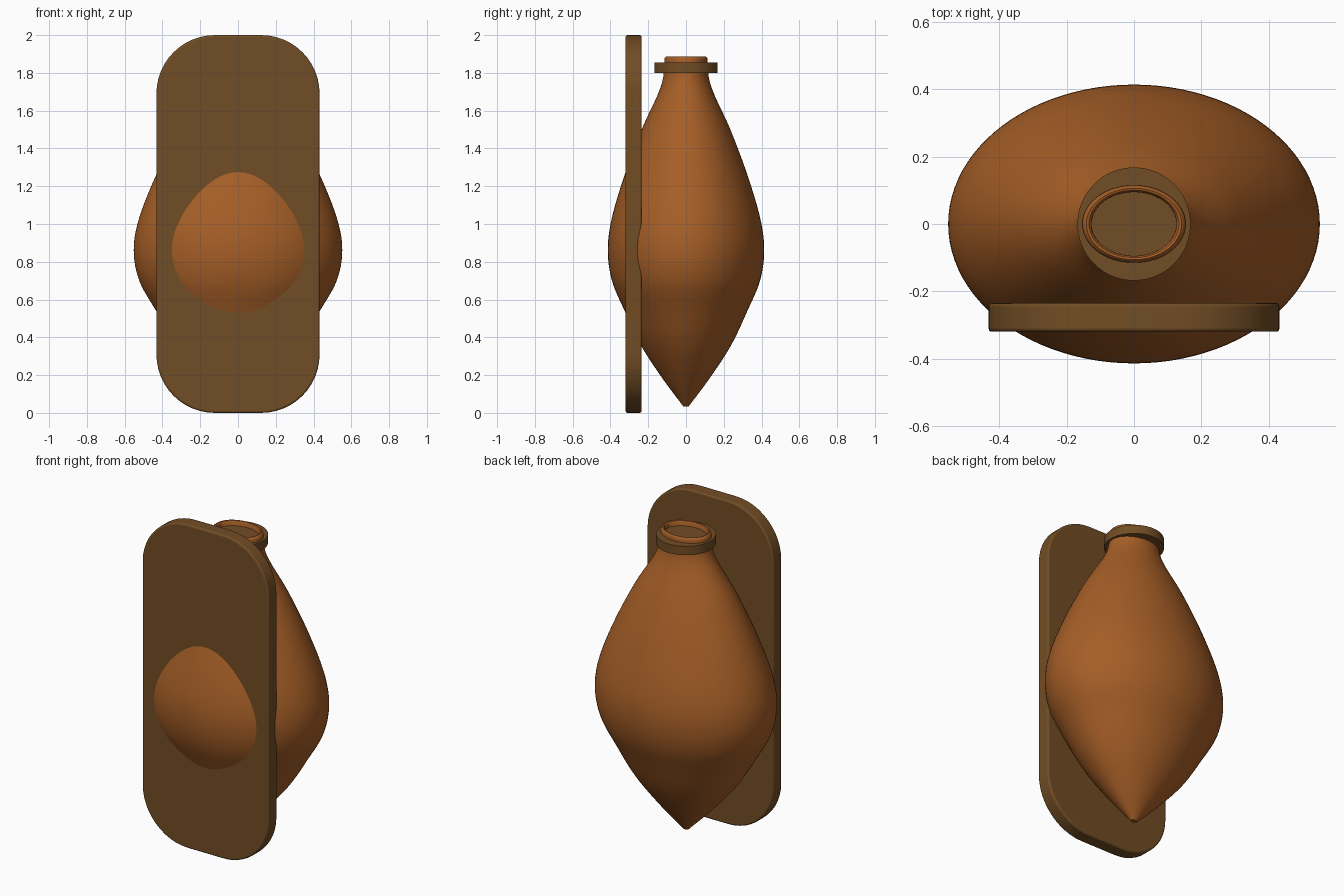
import bpy, bmesh, math
from mathutils import Vector

cube = bpy.data.objects.get("Cube")
if cube:
    bpy.data.objects.remove(cube)


def material(name, rgb):
    m = bpy.data.materials.new(name)
    m.use_nodes = True
    m.diffuse_color = (*rgb, 1)
    m.node_tree.nodes["Principled BSDF"].inputs["Base Color"].default_value = (*rgb, 1)
    return m


clay = material("orange clay", (0.38, 0.113, 0.02))
wood = material("dark wood", (0.167, 0.074, 0.018))


def finish(bm, name, mat):
    bmesh.ops.recalc_face_normals(bm, faces=bm.faces)
    mesh = bpy.data.meshes.new(name)
    bm.to_mesh(mesh)
    bm.free()
    mesh.materials.append(mat)
    obj = bpy.data.objects.new(name, mesh)
    bpy.context.collection.objects.link(obj)
    bpy.ops.object.select_all(action='DESELECT')
    obj.select_set(True)
    bpy.context.view_layer.objects.active = obj
    bpy.ops.object.shade_smooth_by_angle(angle=math.radians(35))
    return obj


def smooth_path(points, steps=6):
    """Catmull-Rom curve through the points."""
    p = [Vector(q) for q in points]
    p = [2 * p[0] - p[1]] + p + [2 * p[-1] - p[-2]]
    path = []
    for a, b, c, d in zip(p, p[1:], p[2:], p[3:]):
        for i in range(steps):
            t = i / steps
            path.append(0.5 * (2 * b + (c - a) * t + (2 * a - 5 * b + 4 * c - d) * t**2
                               + (3 * b - a - 3 * c + d) * t**3))
    return path + [p[-2]]


def lathe(name, profile, mat, x_stretch=1, sides=96):
    """Spin (radius, z) points about the z axis and cap both ends."""
    bm = bmesh.new()
    rings = []
    for r, z in profile:
        angles = [2 * math.pi * i / sides for i in range(sides)]
        rings.append([bm.verts.new((x_stretch * r * math.cos(a), r * math.sin(a), z))
                      for a in angles])
    for low, high in zip(rings, rings[1:]):
        for i in range(sides):
            j = (i + 1) % sides
            bm.faces.new((low[i], low[j], high[j], high[i]))
    bm.faces.new(rings[0])
    bm.faces.new(rings[-1])
    return finish(bm, name, mat)


# Oval jar body with a pointed foot and a hollow mouth
outer = smooth_path([(0.015, 0.035), (0.13, 0.19), (0.24, 0.36), (0.325, 0.54),
                     (0.392, 0.70), (0.414, 0.86), (0.393, 1.03), (0.325, 1.26),
                     (0.235, 1.50), (0.152, 1.68), (0.122, 1.77), (0.115, 1.85)])
lip = [(0.115, 1.87), (0.112, 1.88), (0.106, 1.886), (0.100, 1.884),
       (0.095, 1.875), (0.094, 1.81)]
lathe("jar_body", [tuple(v) for v in outer] + lip, clay, x_stretch=4 / 3)

# Round collar that also closes the mouth
lathe("neck_collar", [(0.168, 1.80), (0.168, 1.855)], wood)

# Rounded backing board
half_w, height, radius, arc = 0.432, 2.0, 0.31, 12
bm = bmesh.new()
outline = []
corners = [(1, 1), (-1, 1), (-1, -1), (1, -1)]
for quarter, (sx, sz) in enumerate(corners):
    for i in range(arc + 1):
        a = math.pi / 2 * (quarter + i / arc)
        outline.append(bm.verts.new((sx * (half_w - radius) + radius * math.cos(a), -0.32,
                                     1 + sz * (height / 2 - radius) + radius * math.sin(a))))
face = bm.faces.new(outline)
back = bmesh.ops.extrude_face_region(bm, geom=[face])
bmesh.ops.translate(bm, vec=(0, 0.085, 0),
                    verts=[g for g in back["geom"] if isinstance(g, bmesh.types.BMVert)])
board = finish(bm, "backing_board", wood)
bevel = board.modifiers.new("soft edge", 'BEVEL')
bevel.width = 0.01
bevel.segments = 3
bevel.limit_method = 'ANGLE'
